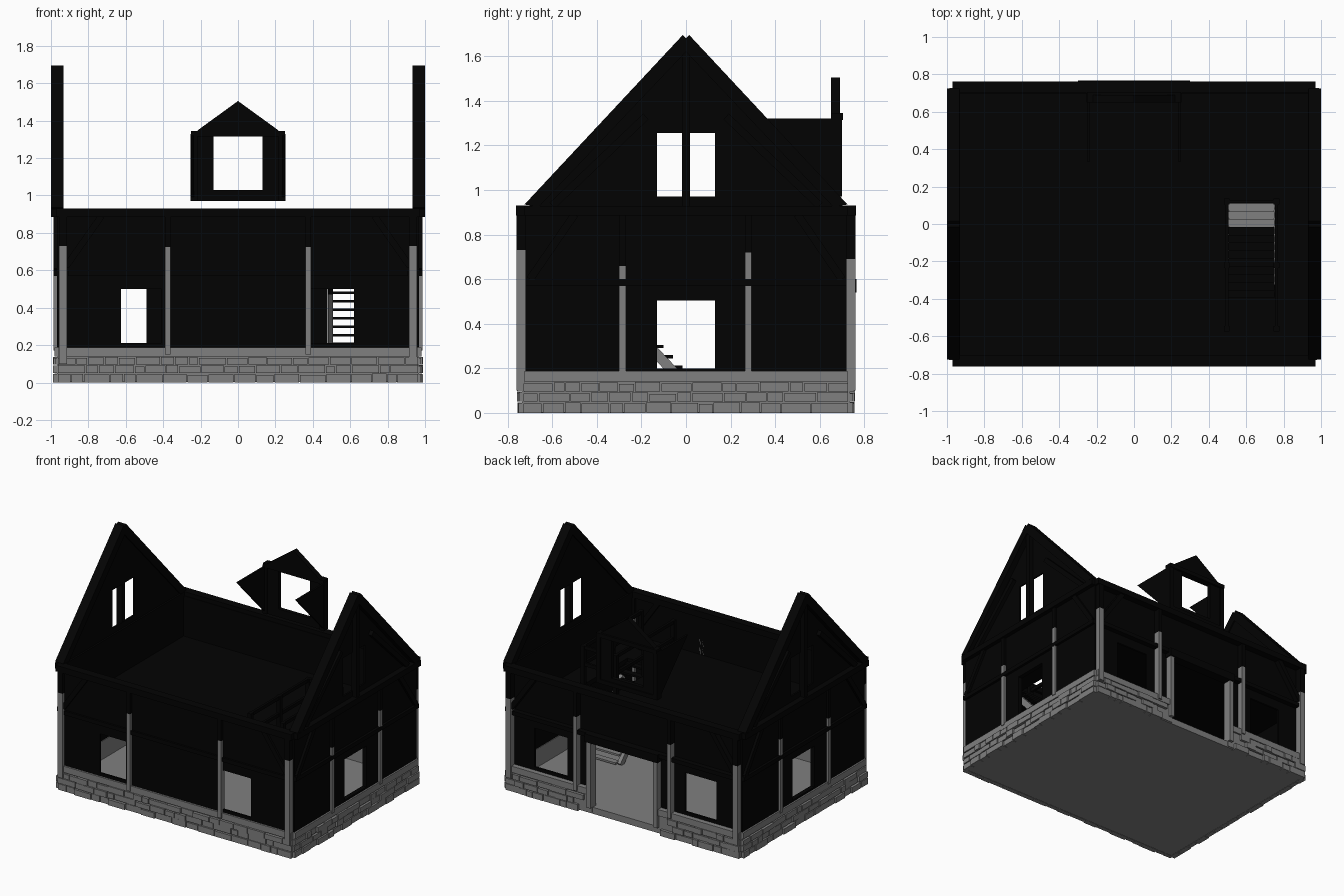
import bpy, bmesh, random
from mathutils import Vector

random.seed(4)
if "Cube" in bpy.data.objects:
    bpy.data.objects.remove(bpy.data.objects["Cube"])


def material(name, value):
    m = bpy.data.materials.new(name)
    m.use_nodes = True
    m.diffuse_color = (value, value, value, 1)
    m.node_tree.nodes["Principled BSDF"].inputs["Base Color"].default_value = (value, value, value, 1)
    return m


GREY = material("stone grey", 0.214)
BLACK = material("charred black", 0.0008)


def prism(bm, axis, pts, d0, d1):
    """Extrude a flat outline along x, y or z."""
    def place(p, d):
        return {"x": (d, p[0], p[1]), "y": (p[0], d, p[1]), "z": (p[0], p[1], d)}[axis]
    a = [bm.verts.new(place(p, d0)) for p in pts]
    b = [bm.verts.new(place(p, d1)) for p in pts]
    bm.faces.new(a)
    bm.faces.new(b[::-1])
    for i in range(len(pts)):
        j = (i + 1) % len(pts)
        bm.faces.new((a[i], b[i], b[j], a[j]))


def rect(u0, u1, v0, v1):
    return [(u0, v0), (u1, v0), (u1, v1), (u0, v1)]


def strip(p, q, w):
    """Outline of a straight diagonal timber."""
    p, q = Vector(p), Vector(q)
    n = (q - p).orthogonal().normalized() * w / 2
    return [p + n, q + n, q - n, p - n]


def pierced(u0, u1, v0, v1, holes):
    """Rectangles filling a panel around side-by-side holes."""
    out, u = [], u0
    for a, b, c, d in holes:
        out += [rect(u, a, v0, v1)]
        out += [rect(a, b, v0, c)] if c > v0 else []
        out += [rect(a, b, d, v1)] if d < v1 else []
        u = b
    return out + [rect(u, u1, v0, v1)]


def build(name, mat, parts):
    """parts: (axis, outline, start, end)"""
    bm = bmesh.new()
    for part in parts:
        prism(bm, *part)
    bmesh.ops.recalc_face_normals(bm, faces=bm.faces)
    me = bpy.data.meshes.new(name)
    bm.to_mesh(me)
    bm.free()
    me.materials.append(mat)
    ob = bpy.data.objects.new(name, me)
    bpy.context.collection.objects.link(ob)
    return ob


SIDES = (("right", -1), ("left", 1))
ENDS = (("front", -1), ("back", 1))
DOOR = 0.26

# Ground slab, plinth core open at the back door, and a smooth sill on top
build("ground_slab", GREY, [("z", rect(-.965, .965, -.73, .73), 0.002, .05)])
core, sill = [], []
for z0, z1, out, parts in ((.01, .14, 0, core), (.14, .187, .012, sill)):
    parts.append(("y", rect(-.96, .96, z0, z1), -.735 - out, -.7))
    for _, s in SIDES:
        parts += [("y", rect(s * DOOR, s * .96, z0, z1), .69, .735 + out),
                  ("x", rect(-.725, .725, z0, z1), s * .93, s * (.968 + out))]
build("plinth_core", GREY, core)
build("plinth_sill", GREY, sill)

# Rough stone courses
stones = []
for axis, half, face in (("y", .965, .735), ("x", .73, .967)):
    for s in (-1, 1):
        for z0, z1 in ((0, .05), (.05, .095), (.095, .14)):
            u = -half
            while u < half - .01:
                e = min(u + random.uniform(.05, .15), half)
                if half - e < .04:
                    e = half
                doorway = axis == "y" and s > 0 and e > -DOOR - .03 and u < DOOR + .03
                if not doorway:
                    out = face + random.uniform(.01, .023)
                    top = z1 - random.uniform(.002, .01)
                    stones.append((axis, rect(u + .002, e - .003, z0, top), s * (face - .02), s * out))
                u = e
build("plinth_stones", GREY, stones)

# Ground storey and knee walls
WALL = (.185, .9)
front_holes = [(-.625, -.41, .21, .5), (.385, .62, .21, .5)]
back_holes = [(-.75, -.49, .21, .5), (-DOOR, DOOR, .185, .54), (.478, .75, .21, .5)]
build("front_wall", BLACK, [("y", r, -.733, -.72) for r in pierced(-.95, .95, *WALL, front_holes)])
build("back_wall", BLACK, [("y", r, .695, .71) for r in pierced(-.95, .95, *WALL, back_holes)])
for name, s in SIDES:
    rects = pierced(-.72, .72, *WALL, [(-.13, .13, .2, .505)])
    build(name + "_wall", BLACK, [("x", r, s * .935, s * .968) for r in rects])

# Upper floor with stairwell
build("upper_floor", BLACK, [("z", r, .565, .6) for r in pierced(-.95, .95, -.72, .71, [(.505, .755, -.39, .11)])])


# Posts, weathered grey below and black above
def post(axis, u, w, d0, d1, split, base=.15, top=.9):
    lower.append((axis, rect(u - w / 2, u + w / 2, base, split), d0, d1))
    upper.append((axis, rect(u - w / 2, u + w / 2, split, top), d0, d1))


lower, upper = [], []
for _, s in SIDES:
    post("y", s * .376, .03, -.757, -.72, .725)
    post("y", s * .388, .03, .7, .757, .7)
    post("y", s * (DOOR + .015), .035, .69, .757, .54, .05, .57)
    for _, e in ENDS:
        post("y", s * .936, .042, e * .7, e * .76, .73 if e < 0 else .69, .1)
    post("x", -.285, .03, s * .95, s * .986, .66, .17)
    post("x", .28, .03, s * .95, s * .986, .72, .17)
build("post_bottoms", GREY, lower)
build("post_tops", BLACK, upper)

# Horizontal beams and corner braces
beams = [("y", rect(-.3, .3, .54, .6), .7, .766)]
for _, e in ENDS:
    beams += [("y", rect(-.97, .97, .885, .93), e * .7, e * .762),
              ("y", rect(-.91, .91, .57, .6), e * .7, e * .748)]
    for _, s in SIDES:
        beams.append(("y", strip((s * .73, .89), (s * .92, .62), .035), e * .7, e * .75))
for _, s in SIDES:
    beams += [("x", rect(-.725, .725, .885, .928), s * .93, s),
              ("x", rect(-.72, .72, .57, .6), s * .95, s * .987)]
    for _, e in ENDS:
        beams.append(("x", strip((e * .5, .89), (e * .7, .6), .035), s * .95, s * .987))
build("wall_beams", BLACK, beams)

# Gables with twin windows, rafters, king post and struts
for name, s in SIDES:
    parts = []
    for _, e in ENDS:
        half = [(0, .92), (.71, .92), (0, 1.68), (0, 1.255), (.13, 1.255), (.13, .97), (0, .97)]
        parts += [("x", [(e * y, z) for y, z in half], s * .943, s * .956),
                  ("x", [(e * y, z) for y, z in ((.725, .935), (.015, 1.695), (0, 1.68), (0, 1.62), (.66, .925))],
                   s * .932, s),
                  ("x", strip((e * .18, 1.33), (e * .6, .93), .035), s * .95, s * .985)]
    parts.append(("x", rect(-.018, .018, .92, 1.66), s * .945, s * .99))
    build(name + "_gable", BLACK, parts)

# Back dormer
dormer = [("y", r, .66, .69) for r in pierced(-.25, .25, .97, 1.33, [(-.13, .13, 1.03, 1.315)])]
dormer += [("y", [(-.25, 1.32), (.25, 1.32), (.2, 1.36), (0, 1.505), (-.2, 1.36)], .65, .69),
           ("y", rect(-.25, .25, 1.315, 1.345), .65, .705),
           ("y", rect(-.25, .25, .97, 1.0), .66, .7)]
for _, s in SIDES:
    dormer += [("x", [(.335, 1.32), (.67, 1.32), (.67, .97)], s * .235, s * .25),
               ("y", rect(s * .235 - .018, s * .235 + .018, .97, 1.33), .65, .7)]
build("dormer", BLACK, dormer)

# Staircase
STEPS = 12
low, high = [], []
for i in range(STEPS):
    y, z = .11 - i * .042, .077 + i * .0455
    (low if y > .01 else high).append(("z", rect(.505, .75, y - .045, y), z - .014, z))
for x in (.48, .748):
    low.append(("x", strip((.07, .05), (-.34, .485), .045), x, x + .028))
    high.append(("x", strip((-.34, .485), (-.42, .57), .045), x, x + .028))
build("stair_bottom", GREY, low)
build("stair_top", BLACK, high)

# Stairwell railing
rail = []
for x in (.495, .762):
    rail += [("x", rect(-.56, .12, z, z + .025), x - .009, x + .009) for z in (.74, .865)]
    rail += [("z", rect(x - .015, x + .015, y - .015, y + .015), .6, .89) for y in (-.56, -.22, .12)]
rail += [("y", rect(.495, .762, z, z + .025), .112, .128) for z in (.74, .865)]
build("stair_railing", BLACK, rail)
